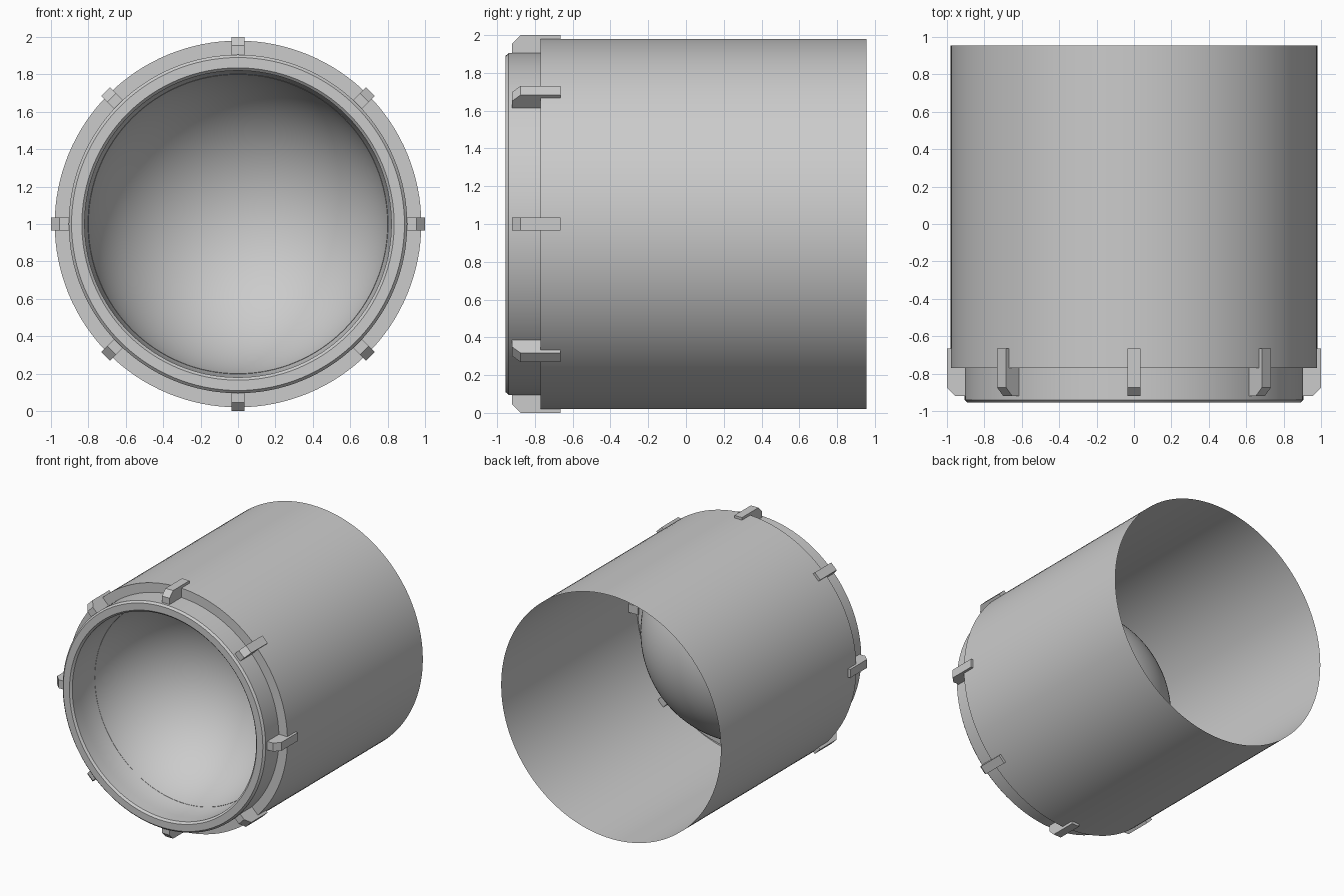
import bpy, bmesh
from math import pi, sin, cos, radians
from mathutils import Matrix, Vector

if "Cube" in bpy.data.objects:
    bpy.data.objects.remove(bpy.data.objects["Cube"])

CENTRE_Z = 1.0
SEGMENTS = 128


def add_object(name, bm):
    mesh = bpy.data.meshes.new(name)
    bm.to_mesh(mesh)
    bm.free()
    obj = bpy.data.objects.new(name, mesh)
    obj.location.z = CENTRE_Z
    bpy.context.collection.objects.link(obj)
    bpy.ops.object.select_all(action='DESELECT')
    obj.select_set(True)
    bpy.context.view_layer.objects.active = obj
    bpy.ops.object.shade_smooth_by_angle(angle=radians(30))
    return obj


def lathe(name, profile):
    """Revolve (radius, y) points around the y axis."""
    bm = bmesh.new()
    verts = [bm.verts.new((r, y, 0)) for r, y in profile]
    edges = [bm.edges.new(pair) for pair in zip(verts, verts[1:])]
    bmesh.ops.spin(bm, geom=verts + edges, cent=(0, 0, 0), axis=(0, -1, 0),
                   angle=2 * pi, steps=SEGMENTS, use_duplicate=False)
    bmesh.ops.remove_doubles(bm, verts=bm.verts, dist=1e-4)
    # outward-facing winding for a profile running front to back
    bm.normal_update()
    if sum(f.normal.dot(Vector((f.calc_center_median().x, 0, f.calc_center_median().z)))
           for f in bm.faces) < 0:
        bmesh.ops.reverse_faces(bm, faces=bm.faces)
    return add_object(name, bm)


# Open outer tube with a stepped front shoulder
lathe("outer_shell", [(0.905, -0.77), (0.98, -0.77), (0.98, 0.955)])

# Chamfered front collar
lathe("front_collar", [(0.82, -0.94), (0.835, -0.955), (0.89, -0.955),
                       (0.905, -0.94), (0.905, -0.68), (0.80, -0.68)])

# Hollow bowl: short straight bore ending in a hemisphere
R, BOWL_Y = 0.82, -0.85
bowl = [(R, -0.94)] + [(R * cos(i * pi / 64), BOWL_Y + R * sin(i * pi / 64))
                       for i in range(32)] + [(0, BOWL_Y + R)]
lathe("inner_bowl", bowl)

# Eight chamfered clips around the collar, as (y, radius) outlines
outline = [(-0.92, 0.895), (-0.92, 0.955), (-0.875, 1.0), (-0.665, 1.0), (-0.665, 0.895)]
bm = bmesh.new()
for k in range(8):
    turn = Matrix.Rotation(k * pi / 4, 3, 'Y')
    face = bm.faces.new([bm.verts.new(turn @ Vector((-0.034, y, r))) for y, r in outline])
    side = bmesh.ops.extrude_face_region(bm, geom=[face], use_keep_orig=True)
    moved = [g for g in side["geom"] if isinstance(g, bmesh.types.BMVert)]
    bmesh.ops.translate(bm, verts=moved, vec=turn @ Vector((0.068, 0, 0)))
bmesh.ops.recalc_face_normals(bm, faces=bm.faces)
add_object("collar_clips", bm)
